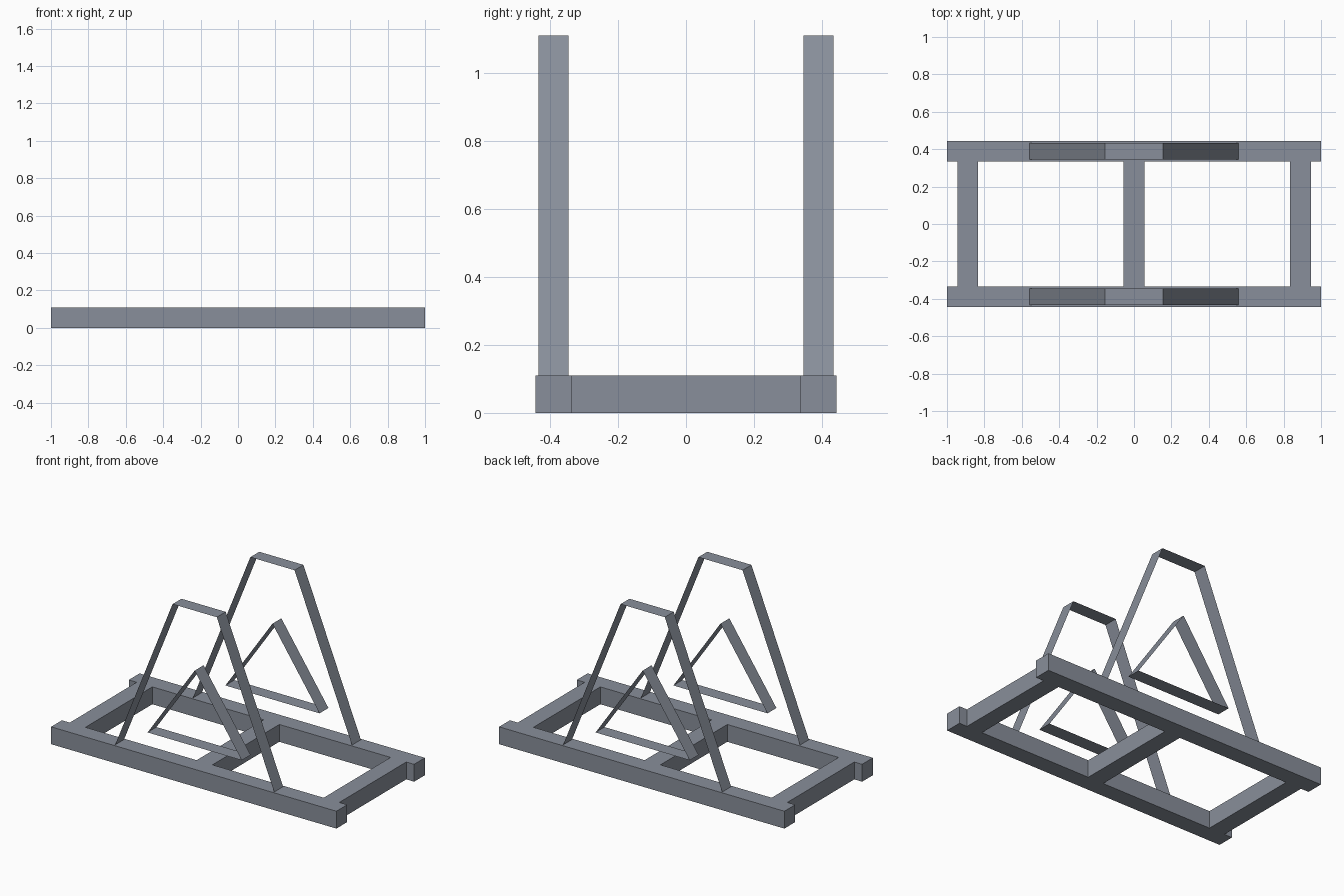
import bpy
import bmesh

if "Cube" in bpy.data.objects:
    bpy.data.objects.remove(bpy.data.objects["Cube"])

steel = bpy.data.materials.new("slate_grey")
steel.diffuse_color = (0.25, 0.275, 0.325, 1)
steel.use_nodes = True
steel.node_tree.nodes["Principled BSDF"].inputs["Base Color"].default_value = steel.diffuse_color


def finish(name, bm):
    mesh = bpy.data.meshes.new(name)
    bm.to_mesh(mesh)
    bm.free()
    mesh.materials.append(steel)
    obj = bpy.data.objects.new(name, mesh)
    bpy.context.collection.objects.link(obj)


def beam(name, x0, x1, y0, y1, z0, z1):
    bm = bmesh.new()
    bmesh.ops.create_cube(bm, size=1)
    for v in bm.verts:
        v.co = ((x0 + x1) / 2 + v.co.x * (x1 - x0),
                (y0 + y1) / 2 + v.co.y * (y1 - y0),
                (z0 + z1) / 2 + v.co.z * (z1 - z0))
    finish(name, bm)


def ribbon_loop(bm, outline, y0, y1):
    """Open-sided strip following a closed x-z outline."""
    rings = [[bm.verts.new((x, y, z)) for x, z in outline] for y in (y0, y1)]
    n = len(outline)
    for i in range(n):
        j = (i + 1) % n
        bm.faces.new((rings[0][i], rings[0][j], rings[1][j], rings[1][i]))


HEIGHT = 0.11
# outer trapezoid faces outwards, inner triangle faces into its opening
trapezoid = [(-0.558, HEIGHT - 0.001), (0.558, HEIGHT - 0.001), (0.155, 1.11), (-0.155, 1.11)]
triangle = [(-0.33, 0.25), (0, 0.73), (0.33, 0.25)]

for side, s in (("front", -1), ("back", 1)):
    # long base rails
    y0, y1 = sorted((s * 0.335, s * 0.443))
    beam(side + "_rail", -1, 1, y0, y1, 0, HEIGHT)
    # thin strip supports
    y0, y1 = sorted((s * 0.345, s * 0.434))
    bm = bmesh.new()
    ribbon_loop(bm, trapezoid, y0, y1)
    ribbon_loop(bm, triangle, y0, y1)
    finish(side + "_support", bm)

# cross beams between the rails
for name, x in (("left", -0.89), ("middle", 0), ("right", 0.89)):
    beam(name + "_cross_beam", x - 0.055, x + 0.055, -0.335, 0.335, 0, HEIGHT)
